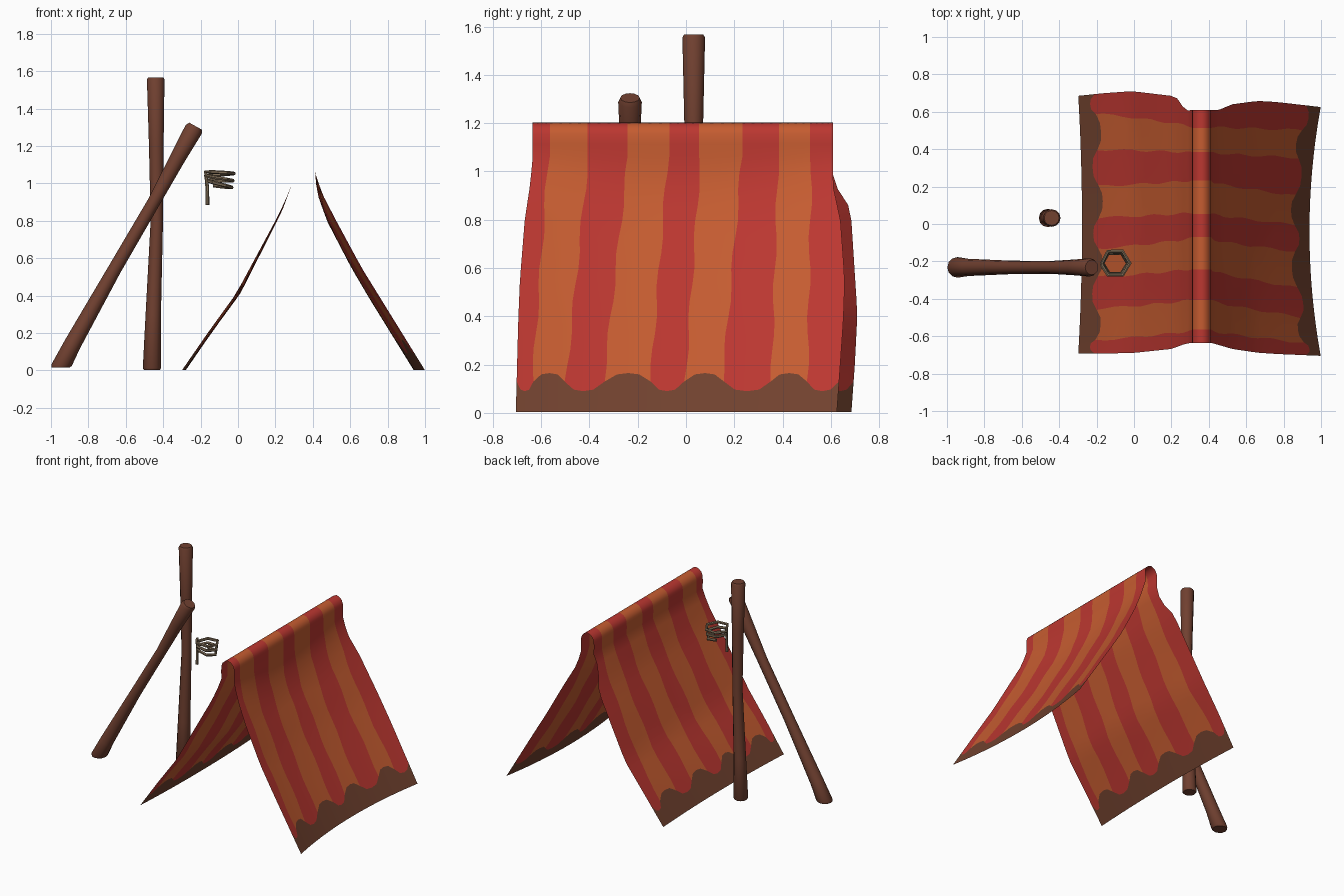
import bpy, bmesh, math
from mathutils import Vector

if "Cube" in bpy.data.objects:
    bpy.data.objects.remove(bpy.data.objects["Cube"])


def material(name, rgb):
    m = bpy.data.materials.new(name)
    m.diffuse_color = (*rgb, 1)
    m.use_nodes = True
    m.node_tree.nodes["Principled BSDF"].inputs["Base Color"].default_value = m.diffuse_color
    return m


RED = material("red_cloth", (0.50, 0.038, 0.030))
ORANGE = material("orange_cloth", (0.56, 0.107, 0.030))
HEM = material("brown_hem", (0.165, 0.054, 0.028))
WOOD = material("brown_wood", (0.165, 0.052, 0.030))
ROPE = material("tan_rope", (0.22, 0.158, 0.098))


def finish(bm, name, mats, angle):
    me = bpy.data.meshes.new(name)
    bm.to_mesh(me)
    bm.free()
    ob = bpy.data.objects.new(name, me)
    bpy.context.collection.objects.link(ob)
    for m in mats:
        me.materials.append(m)
    smooth(ob, angle)
    return ob


def smooth(ob, angle):
    bpy.ops.object.select_all(action='DESELECT')
    ob.select_set(True)
    bpy.context.view_layer.objects.active = ob
    bpy.ops.object.shade_smooth_by_angle(angle=math.radians(angle))


def lerp_table(table, z):
    """Linear lookup in rows (z, value, ...) sorted by z."""
    if z <= table[0][0]:
        return table[0][1:]
    for a, b in zip(table, table[1:]):
        if z <= b[0]:
            t = (z - a[0]) / (b[0] - a[0])
            return [p + (q - p) * t for p, q in zip(a[1:], b[1:])]
    return table[-1][1:]


# Cloth: rows of height -> x at the edge, inward sag, front y, back y
LEFT = [(0, -0.30, 0.02, -0.692, 0.685), (0.21, -0.155, 0.02, -0.692, 0.70),
        (0.41, -0.01, 0.022, -0.69, 0.71), (0.80, 0.20, 0.01, -0.668, 0.685),
        (0.87, 0.235, 0.008, -0.655, 0.67), (0.96, 0.275, 0.0, -0.64, 0.605),
        (1.06, 0.312, 0.0, -0.635, 0.61)]
RIGHT = [(0, 1.0, 0.06, -0.705, 0.625), (0.38, 0.765, 0.06, -0.695, 0.652),
         (0.55, 0.66, 0.055, -0.688, 0.658), (0.80, 0.525, 0.05, -0.668, 0.64),
         (0.95, 0.447, 0.025, -0.645, 0.607), (1.06, 0.412, 0.0, -0.635, 0.61)]
ARCH = [(0.31, 1.115), (0.312, 1.155), (0.322, 1.178), (0.34, 1.194), (0.362, 1.202),
        (0.384, 1.195), (0.402, 1.178), (0.411, 1.155), (0.413, 1.115)]
# Stripe boundaries at the left foot, the ridge and the right foot
B_LEFT = [-0.63, -0.46, -0.29, -0.14, 0.03, 0.20, 0.40, 0.60]
B_TOP = [-0.57, -0.405, -0.24, -0.075, 0.06, 0.232, 0.382, 0.52]
B_RIGHT = [-0.645, -0.51, -0.355, -0.157, -0.012, 0.14, 0.35, 0.50]
SUB = 4


def stripe_y(col, z, foot, y0, y1):
    k = min(z / 1.06, 1)
    ys = [f + (t - f) * k + 0.006 * math.sin(19 * z + 2.3 * i)
          for i, (f, t) in enumerate(zip(foot, B_TOP))]
    ys = [y0] + ys + [y1]
    i = min(col // SUB, 8)
    f = col / SUB - i
    return ys[i] + (ys[i + 1] - ys[i]) * f


def hem_height(col):
    i, f = col // SUB, (col % SUB) / SUB
    wave = math.sin(math.pi * f) ** 0.5 if f else 0
    return 0.13 + (0.035 if i % 2 else -0.04) * wave


def panel_rows(col, table, foot, inward):
    h = hem_height(col)
    zs = [0.003, h / 2, h] + [h + (1.06 - h) * k / 14 for k in range(1, 15)]
    pts = []
    for z in zs:
        x, sag, y0, y1 = lerp_table(table, z)
        y = stripe_y(col, z, foot, y0, y1)
        c = max(0, 1 - ((2 * y - y0 - y1) / (y1 - y0)) ** 2)
        pts.append((x + inward * sag * c, y, z))
    return pts


bm = bmesh.new()
columns = []
for c in range(9 * SUB + 1):
    pts = panel_rows(c, LEFT, B_LEFT, 1)
    pts += [(x, stripe_y(c, 1.06, B_TOP, -0.635, 0.61), z) for x, z in ARCH]
    pts += panel_rows(c, RIGHT, B_RIGHT, -1)[::-1]
    columns.append([bm.verts.new(p) for p in pts])
last = len(columns[0]) - 2
for c, (a, b) in enumerate(zip(columns, columns[1:])):
    for r in range(last + 1):
        f = bm.faces.new((a[r], b[r], b[r + 1], a[r + 1]))
        hem = r < 2 or r > last - 2
        f.material_index = 2 if hem else (c // SUB) % 2
bmesh.ops.recalc_face_normals(bm, faces=bm.faces)
bm.faces.ensure_lookup_table()
if sum(f.normal.z for f in bm.faces) < 0:
    bmesh.ops.reverse_faces(bm, faces=bm.faces)
finish(bm, "tent_cloth", [RED, ORANGE, HEM], 60)


def pole(name, y, rings, sides=12):
    """Rings are (x, z, radius, tilt in degrees) from foot to tip."""
    bm = bmesh.new()
    loops = []
    for x, z, r, tilt in rings:
        t = math.radians(tilt)
        u, v = Vector((math.cos(t), 0, -math.sin(t))), Vector((0, 1, 0))
        ang = [2 * math.pi * i / sides for i in range(sides)]
        loops.append([bm.verts.new(Vector((x, y, z)) + (u * math.cos(a) + v * math.sin(a)) * r)
                      for a in ang])
    for a, b in zip(loops, loops[1:]):
        for i in range(sides):
            j = (i + 1) % sides
            bm.faces.new((a[i], a[j], b[j], b[i]))
    bm.faces.new(loops[0][::-1])
    bm.faces.new(loops[-1])
    finish(bm, name, [WOOD], 40)


# Two worn wooden poles, thinner in the middle
pole("upright_pole", 0.032, [(-0.46, 0.003, 0.043, 0), (-0.46, 0.012, 0.049, 0),
     (-0.453, 0.30, 0.041, 1), (-0.434, 0.80, 0.033, 1), (-0.437, 1.20, 0.039, 0),
     (-0.44, 1.555, 0.047, 0), (-0.44, 1.567, 0.040, 0)])
pole("leaning_pole", -0.232, [(-0.948, 0.015, 0.049, 0), (-0.943, 0.028, 0.055, 3),
     (-0.885, 0.14, 0.046, 29), (-0.66, 0.54, 0.036, 29), (-0.45, 0.90, 0.034, 29),
     (-0.32, 1.14, 0.042, 29), (-0.237, 1.288, 0.049, 29), (-0.226, 1.305, 0.040, 29)])

# Rope: hanging tail, then a six-sided loose coil
path = [(-0.163, -0.235, 0.885), (-0.164, -0.23, 0.97), (-0.172, -0.22, 1.062)]
for i in range(1, 18):
    a = math.pi + i * math.pi / 3
    r = 0.078 - 0.006 * (i // 6)
    droop = 0.006 * (i // 6) * (1 + math.cos(a))
    path.append((-0.10 + r * math.cos(a), -0.21 + 0.95 * r * math.sin(a),
                 1.065 - 0.0042 * i - droop))
cu = bpy.data.curves.new("rope_coil", 'CURVE')
cu.dimensions = '3D'
cu.bevel_depth = 0.010
cu.bevel_resolution = 1
cu.use_fill_caps = True
sp = cu.splines.new('POLY')
sp.points.add(len(path) - 1)
for p, co in zip(sp.points, path):
    p.co = (*co, 1)
cu.materials.append(ROPE)
rope = bpy.data.objects.new("rope_coil", cu)
bpy.context.collection.objects.link(rope)
bpy.ops.object.select_all(action='DESELECT')
rope.select_set(True)
bpy.context.view_layer.objects.active = rope
bpy.ops.object.convert(target='MESH')
smooth(bpy.context.view_layer.objects.active, 50)
